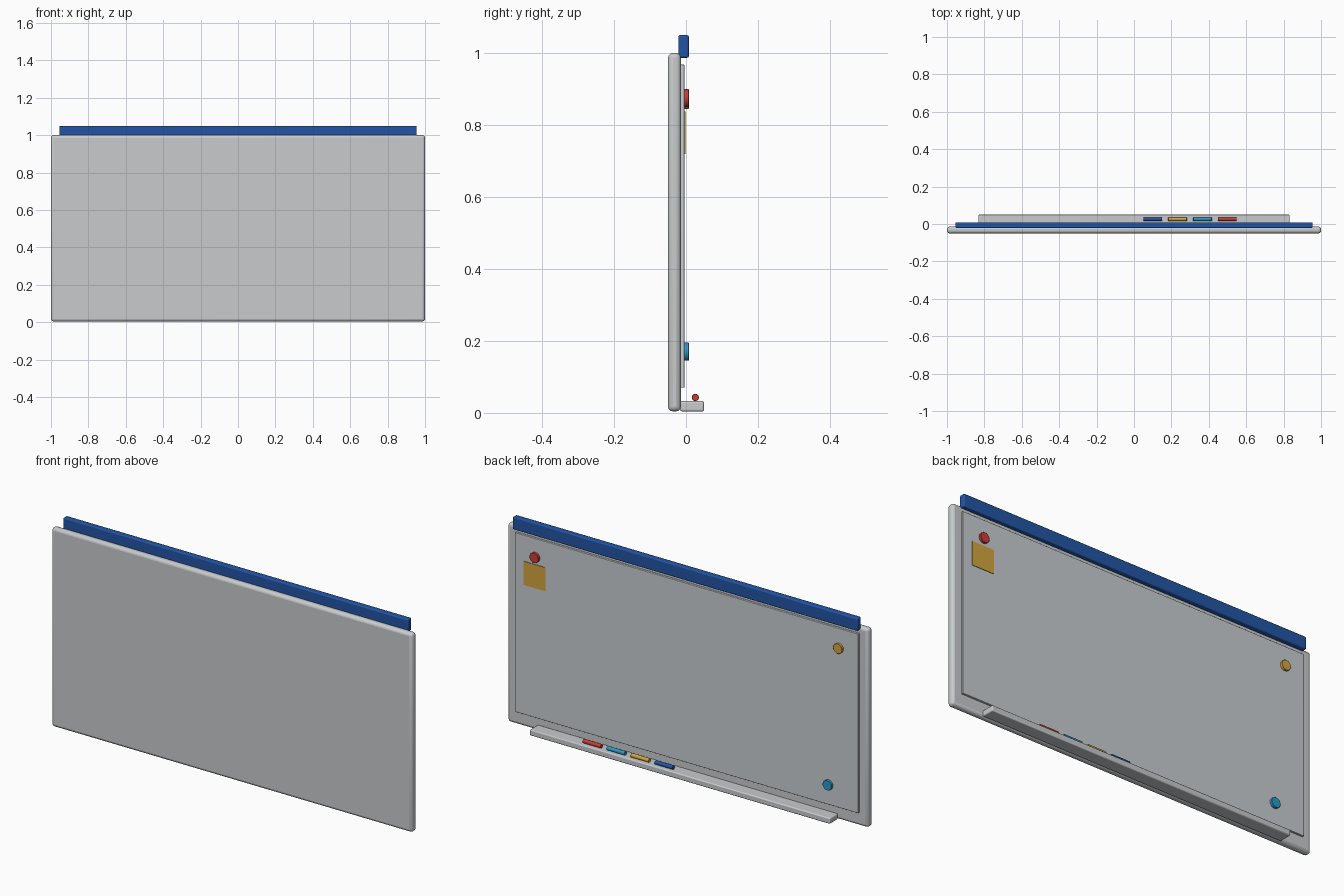
import bpy
import math

default = bpy.data.objects.get("Cube")
if default:
    bpy.data.objects.remove(default, do_unlink=True)


def material(name, rgb):
    m = bpy.data.materials.new(name)
    m.use_nodes = True
    m.diffuse_color = (*rgb, 1)
    m.node_tree.nodes["Principled BSDF"].inputs["Base Color"].default_value = (*rgb, 1)
    return m


frame_grey = material("frame grey", (0.58, 0.60, 0.61))
board_white = material("board white", (0.59, 0.62, 0.64))
blue = material("blue", (0.016, 0.09, 0.38))
yellow = material("yellow", (0.65, 0.38, 0.05))
cyan = material("cyan", (0.026, 0.32, 0.58))
red = material("red", (0.6, 0.045, 0.038))


def finish(ob, name, mat, bevel=0, segments=3):
    ob.name = name
    ob.data.materials.append(mat)
    if bevel:
        b = ob.modifiers.new("rounded edges", "BEVEL")
        b.width = bevel
        b.segments = segments
    bpy.ops.object.shade_smooth_by_angle(angle=math.radians(35))
    return ob


def box(name, x, y, z, mat, bevel=0):
    """Box from (low, high) ranges on each axis."""
    bpy.ops.mesh.primitive_cube_add(size=1, location=[sum(r) / 2 for r in (x, y, z)])
    ob = bpy.context.object
    ob.scale = [r[1] - r[0] for r in (x, y, z)]
    bpy.ops.object.transform_apply(location=False, rotation=False, scale=True)
    return finish(ob, name, mat, bevel)


def cylinder(name, location, radius, depth, rotation, mat, bevel, sides=16):
    bpy.ops.mesh.primitive_cylinder_add(vertices=sides, radius=radius, depth=depth,
                                        location=location, rotation=rotation)
    return finish(bpy.context.object, name, mat, bevel, 1)


# Board: rounded backing frame, writing panel, top rail and pen tray
box("frame", (-1, 1), (-0.05, -0.014), (0.004, 1), frame_grey, 0.014)
box("writing_panel", (-0.952, 0.952), (-0.02, -0.004), (0.07, 0.968), board_white, 0.002)
box("top_rail", (-0.955, 0.955), (-0.021, 0.008), (0.987, 1.05), blue, 0.005)
box("pen_tray", (-0.832, 0.832), (-0.016, 0.05), (0.004, 0.033), frame_grey, 0.005)

# Sticky note
box("sticky_note", (0.78, 0.9), (-0.006, -0.001), (0.72, 0.838), yellow)

# Round magnets on the panel
for name, x, z, mat in (("red", 0.837, 0.875, red),
                        ("yellow", -0.845, 0.87, yellow),
                        ("cyan", -0.787, 0.17, cyan)):
    cylinder(name + "_magnet", (x, 0.001, z), 0.025, 0.014,
             (math.pi / 2, 0, 0), mat, 0.001)

# Markers lying in the tray
for i, (name, mat) in enumerate((("blue", blue), ("yellow", yellow),
                                 ("cyan", cyan), ("red", red))):
    cylinder(name + "_marker", (0.1 + 0.133 * i, 0.026, 0.043), 0.01, 0.1,
             (0, math.pi / 2, 0), mat, 0.001)
